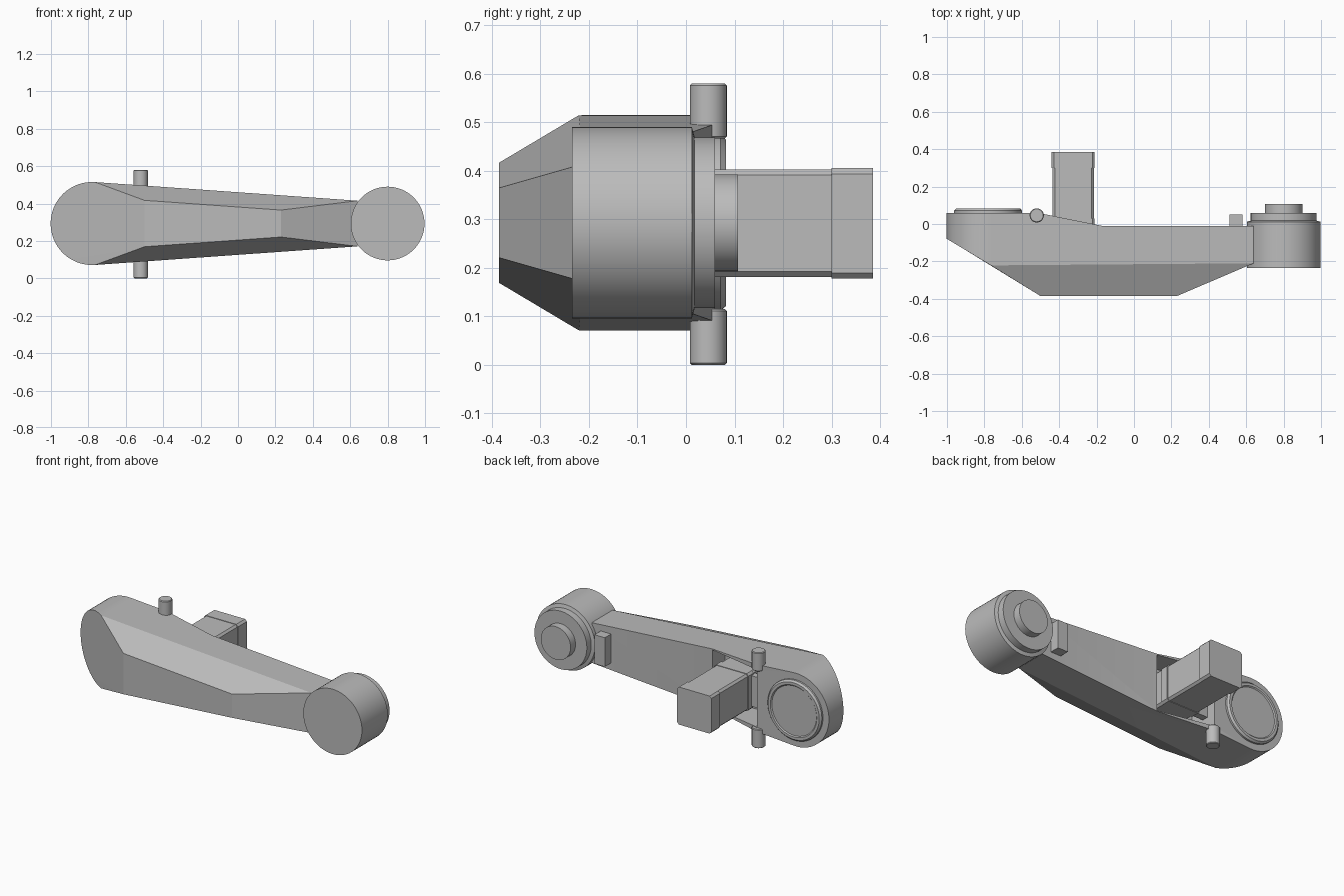
import bpy, bmesh, math
from mathutils import Matrix

cube = bpy.data.objects.get("Cube")
if cube:
    bpy.data.objects.remove(cube, do_unlink=True)

grey = bpy.data.materials.new("plain grey")
grey.use_nodes = True
GREY = (0.5, 0.5, 0.5, 1)
grey.diffuse_color = GREY
grey.node_tree.nodes["Principled BSDF"].inputs["Base Color"].default_value = GREY

MID = 0.293          # height of the arm's centre line
HUB_X, DRUM_X = -0.78, 0.80


def make(name, bm):
    bmesh.ops.recalc_face_normals(bm, faces=bm.faces)
    mesh = bpy.data.meshes.new(name)
    bm.to_mesh(mesh)
    bm.free()
    mesh.materials.append(grey)
    ob = bpy.data.objects.new(name, mesh)
    bpy.context.collection.objects.link(ob)
    return ob


def activate(ob):
    bpy.ops.object.select_all(action='DESELECT')
    ob.select_set(True)
    bpy.context.view_layer.objects.active = ob


def smooth(ob, angle=25):
    activate(ob)
    bpy.ops.object.shade_smooth_by_angle(angle=math.radians(angle))
    return ob


def box(name, x, y, z, bevel=0):
    bm = bmesh.new()
    bmesh.ops.create_cube(bm, size=1)
    for v in bm.verts:
        v.co = [sum(r) / 2 + c * (r[1] - r[0]) for c, r in zip(v.co, (x, y, z))]
    if bevel:
        bmesh.ops.bevel(bm, geom=[e for e in bm.edges
                                  if abs(e.verts[0].co.y - e.verts[1].co.y) > 0.01],
                        offset=bevel, segments=1, affect='EDGES')
    return make(name, bm)


def turned(name, x, profile, sides=64):
    """Spin (radius, y) points round an axis along y."""
    bm = bmesh.new()
    rings = [[bm.verts.new((x + r * math.cos(a), y, MID + r * math.sin(a)))
              for a in (2 * math.pi * i / sides for i in range(sides))]
             for r, y in profile]
    for a, b in zip(rings, rings[1:]):
        for i in range(sides):
            j = (i + 1) % sides
            bm.faces.new((a[i], a[j], b[j], b[i]))
    bm.faces.new(rings[0])
    bm.faces.new(rings[-1])
    return smooth(make(name, bm))


def cut(ob, cutter):
    activate(ob)
    mod = ob.modifiers.new("cut", 'BOOLEAN')
    mod.operation, mod.object, mod.solver = 'DIFFERENCE', cutter, 'EXACT'
    bpy.ops.object.modifier_apply(modifier=mod.name)
    bpy.data.objects.remove(cutter, do_unlink=True)


# Arm body: rounded hub end, tapering to the drum, with a raised faceted front
BACK = 0.06
points = []
for i in range(33):
    a = math.radians(86 + 188 * i / 32)
    x, z = HUB_X + 0.222 * math.cos(a), MID + 0.222 * math.sin(a)
    points += [(x, BACK, z), (x, -0.08 - 0.6 * (x + 1), z)]
for s in (-1, 1):
    points += [(0.64, BACK, MID + s * 0.122), (0.64, -0.21, MID + s * 0.122),
               (-0.5, -0.385, MID + s * 0.124), (0.23, -0.385, MID + s * 0.072)]
bm = bmesh.new()
for p in points:
    bm.verts.new(p)
hull = bmesh.ops.convex_hull(bm, input=bm.verts)
bmesh.ops.delete(bm, geom=[g for g in hull["geom_interior"]
                           if isinstance(g, bmesh.types.BMVert)], context='VERTS')
bmesh.ops.dissolve_limit(bm, angle_limit=math.radians(1),
                         verts=bm.verts, edges=bm.edges)
body = make("arm_body", bm)

# Step in the back of the arm, with a sloped shoulder beside the hub
bm = bmesh.new()
step = [(-0.52, 0.061), (-0.17, -0.01), (0.8, -0.01), (0.8, 0.2), (-0.52, 0.2)]
face = bm.faces.new([bm.verts.new((x, y, -0.2)) for x, y in step])
ext = bmesh.ops.extrude_face_region(bm, geom=[face])["geom"]
bmesh.ops.translate(bm, vec=(0, 0, 1),
                    verts=[g for g in ext if isinstance(g, bmesh.types.BMVert)])
cut(body, make("step_cutter", bm))

# Open pocket that holds the square bar
cut(body, box("pocket_cutter", (-0.52, -0.17), (-0.13, 0.2), (0.118, 0.466)))
smooth(body, 15)

# Hub cover on the back of the rounded end
turned("hub_cover", HUB_X, [(0.182, 0.03), (0.182, 0.071), (0.172, 0.082),
                            (0.156, 0.082), (0.150, 0.076)])

# Drum at the other end with stepped back
turned("end_drum", DRUM_X, [(0.197, -0.235), (0.197, 0.012), (0.176, 0.018),
                            (0.176, 0.06), (0.1, 0.06), (0.1, 0.107)])

# Square bar with a thicker end sleeve
box("square_bar", (-0.435, -0.215), (-0.13, 0.31), (0.181, 0.403), 0.012)
box("bar_sleeve", (-0.44, -0.21), (0.3, 0.385), (0.178, 0.406), 0.012)
box("bar_collar", (-0.44, -0.21), (-0.02, 0.03), (0.178, 0.406), 0.012)
box("bar_hinge", (-0.52, -0.43), (-0.04, 0.0), (0.2, 0.386))

# Stop block near the drum
box("stop_block", (0.51, 0.58), (-0.03, 0.05), (0.205, 0.381))

# Pins above and below the shoulder
for name, z0, z1 in (("upper_pin", 0.467, 0.58), ("lower_pin", 0.0, 0.115)):
    bm = bmesh.new()
    bmesh.ops.create_cone(bm, cap_ends=True, segments=32, radius1=0.038, radius2=0.038,
                          depth=z1 - z0,
                          matrix=Matrix.Translation((-0.52, 0.046, (z0 + z1) / 2)))
    rims = [e for e in bm.edges if abs(e.verts[0].co.z - e.verts[1].co.z) < 0.001]
    bmesh.ops.bevel(bm, geom=rims, offset=0.004, segments=1, affect='EDGES')
    smooth(make(name, bm))
